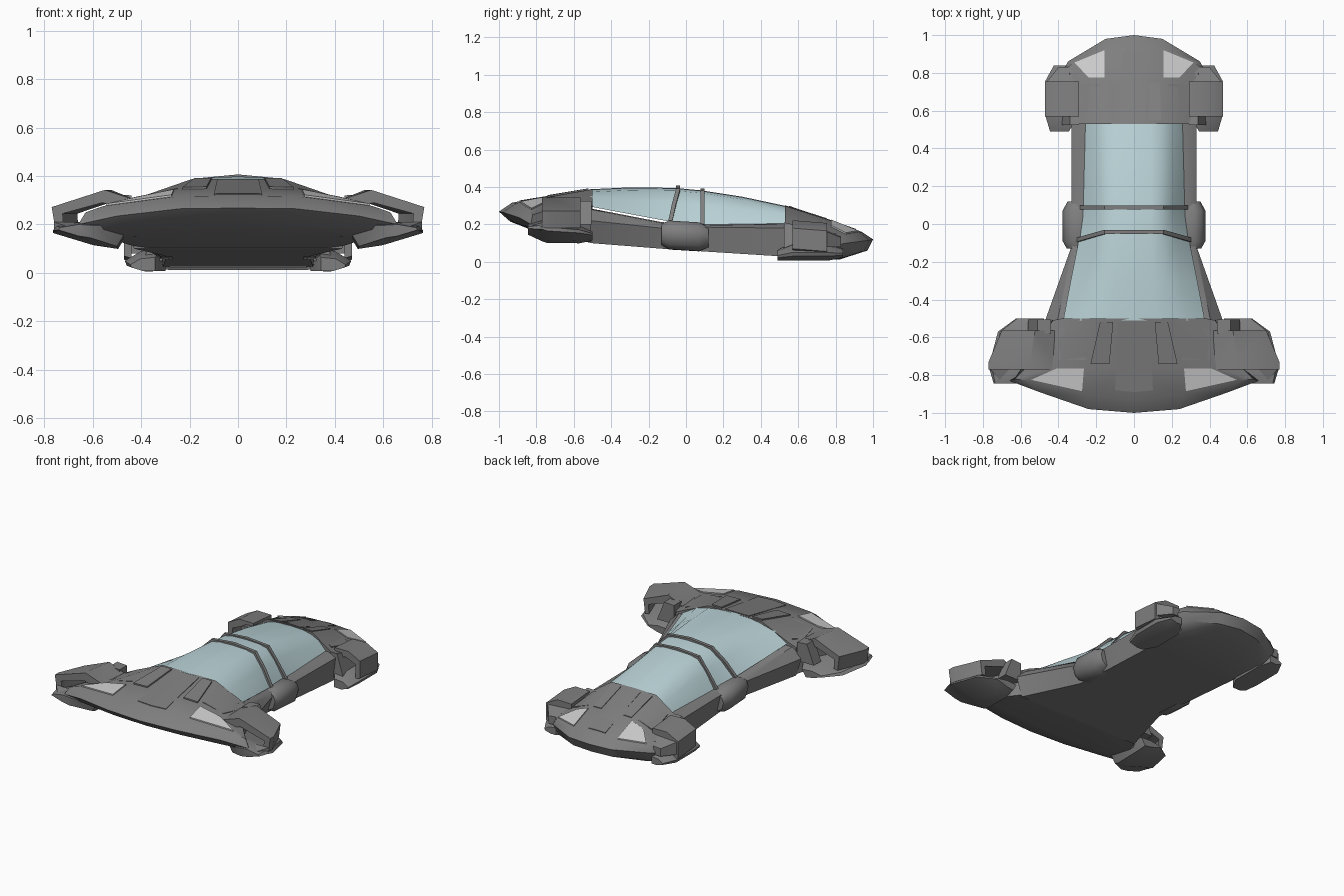
import bpy, bmesh, math
from mathutils import Vector
from mathutils.bvhtree import BVHTree

if "Cube" in bpy.data.objects:
    bpy.data.objects.remove(bpy.data.objects["Cube"])


def material(name, col):
    m = bpy.data.materials.new(name)
    m.diffuse_color = (*col, 1)
    m.use_nodes = True
    m.node_tree.nodes["Principled BSDF"].inputs["Base Color"].default_value = m.diffuse_color
    return m


HULL = material("dark_hull", (0.21, 0.21, 0.21))
GLASS = material("canopy_glass", (0.50, 0.66, 0.69))
PALE = material("pale_panel", (0.72, 0.72, 0.72))


def loft(name, rings, cap_start=True, mat=HULL):
    """Skin closed rings of 3D points, then mirror across x."""
    bm = bmesh.new()
    vr = [[bm.verts.new(p) for p in r] for r in rings]
    n = len(rings[0])
    for a, b in zip(vr, vr[1:]):
        for i in range(n):
            j = (i + 1) % n
            bm.faces.new((a[i], a[j], b[j], b[i]))
    if cap_start:
        bm.faces.new(vr[0])
    bm.faces.new(vr[-1])
    bmesh.ops.recalc_face_normals(bm, faces=bm.faces)
    # an open centreline loft may be turned inside out: check signed volume
    if bm.calc_volume(signed=True) < 0:
        bmesh.ops.reverse_faces(bm, faces=bm.faces)
    me = bpy.data.meshes.new(name)
    bm.to_mesh(me)
    bm.free()
    ob = bpy.data.objects.new(name, me)
    bpy.context.collection.objects.link(ob)
    me.materials.append(mat)
    m = ob.modifiers.new("mirror", 'MIRROR')
    m.use_clip = True
    return ob


def from_rows(rows):
    """Rows run centre to side; turn them into rings at each station."""
    return [list(r) for r in zip(*rows)]


def decal(name, base, pts, lift=0.006, mat=HULL):
    """Thin raised panel laid on the top of another part."""
    me = base.data
    tree = BVHTree.FromPolygons([v.co for v in me.vertices],
                                [tuple(p.vertices) for p in me.polygons])
    top = []
    for x, y in pts:
        hit = tree.ray_cast(Vector((x, y, 1)), Vector((0, 0, -1)))[0]
        top.append(hit if hit else Vector((x, y, 0.25)))
    up = [p + Vector((0, 0, lift)) for p in top]
    down = [p - Vector((0, 0, 0.02)) for p in top]
    return loft(name, [up, down], mat=mat)


# wide front deck with bow and chin
nose = loft("front_deck", from_rows([
    [(0, -.5, .388), (.19, -.5, .388), (.38, -.5, .305), (.43, -.51, .28)],
    [(0, -.76, .348), (.25, -.76, .342), (.42, -.76, .308), (.57, -.76, .27)],
    [(0, -.93, .316), (.26, -.905, .314), (.56, -.83, .275), (.63, -.82, .25)],
    [(0, -1.0, .268), (.24, -.98, .265), (.5, -.89, .235), (.66, -.83, .2)],
    [(0, -.94, .215), (.24, -.92, .21), (.48, -.855, .19), (.62, -.8, .17)],
    [(0, -.8, .16), (.22, -.78, .155), (.4, -.76, .15), (.54, -.74, .145)],
    [(0, -.5, .1), (.2, -.5, .1), (.36, -.5, .1), (.43, -.5, .11)],
]), cap_start=False)

# narrow rear deck
tail = loft("rear_deck", from_rows([
    [(0, .53, .302), (.16, .53, .298), (.27, .53, .222), (.31, .53, .2)],
    [(0, .77, .225), (.15, .77, .222), (.25, .77, .185), (.35, .77, .155)],
    [(0, .94, .16), (.15, .93, .158), (.32, .86, .145), (.36, .82, .13)],
    [(0, 1.0, .12), (.15, .98, .115), (.35, .86, .1), (.38, .8, .09)],
    [(0, .97, .06), (.14, .95, .055), (.3, .87, .05), (.34, .82, .05)],
    [(0, .82, .012), (.15, .82, .012), (.28, .81, .012), (.31, .8, .015)],
    [(0, .53, .025), (.15, .53, .025), (.28, .53, .025), (.31, .53, .03)],
]), cap_start=False)

# pale windows and raised panels on both decks
decal("front_window", nose, [(.265, -.765), (.41, -.765), (.545, -.825), (.275, -.885)], .008, PALE)
decal("rear_window", tail, [(.155, .775), (.24, .775), (.315, .855), (.157, .92)], .008, PALE)
decal("front_centre_panel", nose, [(0, -.52), (.085, -.52), (.1, -.88), (0, -.89)], .004)
decal("front_side_panel", nose, [(.11, -.52), (.18, -.52), (.23, -.74), (.13, -.74)], .008)
decal("front_corner_panel", nose, [(.25, -.72), (.38, -.54), (.42, -.6), (.4, -.72)])
decal("rear_centre_panel", tail, [(0, .55), (.06, .55), (.06, .91), (0, .91)], .004)
decal("rear_side_panel", tail, [(.08, .55), (.145, .55), (.135, .75), (.08, .75)], .004)
decal("rear_corner_panel", tail, [(.18, .74), (.24, .57), (.27, .57), (.29, .74)])

# hull tub with side rails
tub = [(-.51, .365, .285, .47, .22, .43, .1), (-.13, .285, .212, .335, .18, .3, .07),
       (.1, .26, .2, .33, .185, .3, .055), (.54, .255, .205, .33, .18, .31, .027)]
loft("hull_tub", [[(0, y, zt - .02), (xt - .03, y, zt - .02), (xt, y, zt), (xt + .04, y, zt - .005),
                   (xm, y, zm), (xb, y, zb), (0, y, zb)]
                  for y, xt, zt, xm, zm, xb, zb in tub])

# glass canopy
can = [(-.51, .388, .19, .375, .295), (-.3, .398, .17, .335, .255), (-.06, .395, .15, .287, .21),
       (.08, .382, .15, .268, .2), (.3, .348, .15, .264, .2), (.54, .297, .15, .26, .2)]
loft("canopy", [[(0, y, h), (w * .6, y, h - .003), (w, y, h - .015),
                 ((w + b) / 2, y, (h + z) / 2 + .008), (b, y, z), (0, y, z)]
                for y, h, w, b, z in can], mat=GLASS)


def rib(name, path, half_y, thick=.012):
    """Hoop over the canopy: path points are (x, y, z)."""
    rings = []
    for p in path:
        p = Vector(p)
        d = (p - Vector((0, p.y, .15))).normalized() * thick
        dy = Vector((0, half_y, 0))
        rings.append([p + d - dy, p + d + dy, p - d + dy, p - d - dy])
    return loft(name, rings, cap_start=False)


# canopy hoops
rib("front_hoop", [(0, -.042, .395), (.15, -.042, .382), (.23, -.065, .3), (.295, -.085, .21)], .011)
rib("rear_hoop", [(0, .088, .38), (.15, .088, .37), (.21, .088, .29), (.275, .088, .2)], .01)

# collars on the rails amidships
collar = [(.27, .21), (.32, .215), (.36, .195), (.378, .15), (.36, .09), (.32, .062), (.27, .06)]
loft("side_collar", [[(.29 + (x - .29) * s, y, .14 + (z - .14) * s - y * .06) for x, z in collar]
                     for y, s in [(-.13, .75), (-.09, 1), (.07, 1), (.12, .7)]])


def pod(name, section, centre, stations):
    """Pontoon: one xz section scaled and shifted at each (y, scale, dx, dz)."""
    cx, cz = centre
    return loft(name, [[(cx + (x - cx) * s + dx, y, cz + (z - cz) * s + dz) for x, z in section]
                       for y, s, dx, dz in stations])


# front pontoons, with an open bracket above
pod("front_pontoon", [(.44, .2), (.5, .1), (.6, .115), (.765, .165), (.75, .185), (.6, .21)], (.6, .16),
    [(-.845, .5, .06, .015), (-.77, 1, 0, .01), (-.74, 1, 0, 0), (-.57, .85, -.02, -.01),
     (-.5, .45, -.05, -.02)])
arch = [(.42, .3), (.55, .343), (.77, .272), (.755, .18), (.72, .185),
        (.725, .245), (.56, .29), (.42, .25)]
loft("front_bracket", [[(.42 + (x - .42) * s, y, z) for x, z in arch]
                       for y, s in [(-.77, 1), (-.73, 1), (-.565, .8)]])
loft("front_bracket_tip", [
    [(.66, -.77, .21), (.76, -.77, .21), (.76, -.77, .17), (.62, -.77, .17)],
    [(.64, -.84, .19), (.7, -.84, .19), (.7, -.84, .17), (.62, -.84, .17)]])
loft("front_strut", [[(.44, y, .2), (.44, y, .32), (.51, y, .325), (.56, y, .2)]
                     for y in (-.58, -.505)])

# rear pontoons, with bracket blocks
pod("rear_pontoon", [(.3, .008), (.38, .006), (.46, .03), (.468, .05), (.4, .09), (.3, .1)], (.36, .04),
    [(.49, .6, .02, -.012), (.57, 1, 0, 0), (.76, 1, 0, 0), (.84, .5, .01, 0)])
block = [(.29, .22), (.39, .222), (.472, .18), (.472, .07), (.44, .06),
         (.44, .15), (.37, .18), (.29, .15)]
loft("rear_bracket", [[(x, y, z - (y - .57) * .08) for x, z in block] for y in (.57, .755)])
loft("rear_strut", [[(.29, y, .05), (.29, y, z), (.34, y, z), (.39, y, .05)]
                    for y, z in ((.525, .21), (.8, .15))])
loft("rear_bracket_tip", [[(.3, y, .17 - d), (x, y, .16 - d), (x, y, .08), (.3, y, .08)]
                          for y, x, d in [(.755, .46, 0), (.83, .4, .03)]])

# smooth shading with sharp creases kept
for ob in bpy.data.objects:
    ob.select_set(True)
    bpy.context.view_layer.objects.active = ob
bpy.ops.object.shade_smooth_by_angle(angle=math.radians(38))
